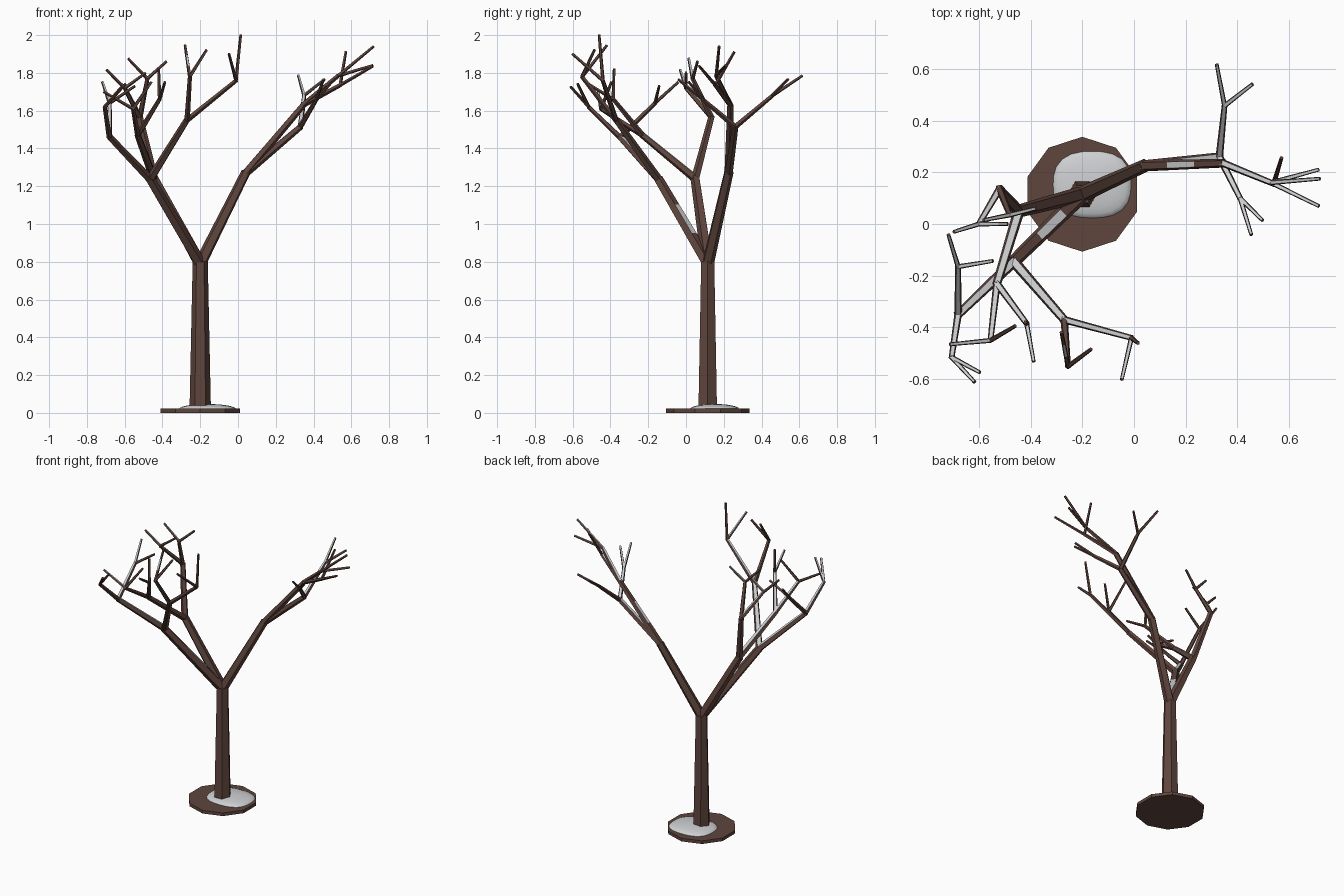
import bpy, bmesh, math
from mathutils import Vector, Matrix

if "Cube" in bpy.data.objects:
    bpy.data.objects.remove(bpy.data.objects["Cube"])


def material(name, rgb):
    m = bpy.data.materials.new(name)
    m.diffuse_color = (*rgb, 1)
    m.use_nodes = True
    m.node_tree.nodes["Principled BSDF"].inputs["Base Color"].default_value = m.diffuse_color
    return m


BARK = material("bark brown", (0.115, 0.06, 0.047))
SNOW = material("snow white", (0.62, 0.63, 0.65))


def finish(bm, name, mats):
    bmesh.ops.recalc_face_normals(bm, faces=bm.faces)
    me = bpy.data.meshes.new(name)
    bm.to_mesh(me)
    bm.free()
    for m in mats:
        me.materials.append(m)
    ob = bpy.data.objects.new(name, me)
    bpy.context.collection.objects.link(ob)
    return ob


def tube(bm, a, b, ra, rb, sides):
    """Tapered prism with one flat side facing up; snow lies on the gentle slopes."""
    a, b = Vector(a), Vector(b)
    d = (b - a).normalized()
    ref = Vector((0, 0, 1)) if abs(d.z) < 0.999 else Vector((0, 1, 0))
    up = (ref - d * ref.dot(d)).normalized()
    side = d.cross(up)
    a, b = a - d * ra * 0.3, b + d * rb * 0.3
    rings, steps = [], 3
    for i in range(steps + 1):
        t = i / steps
        c, r = a.lerp(b, t), ra + (rb - ra) * t
        rings.append([bm.verts.new(c + r * (math.cos(w) * up + math.sin(w) * side))
                      for w in ((k + 0.5) * math.tau / sides for k in range(sides))])
    for i in range(steps):
        for k in range(sides):
            j = (k + 1) % sides
            f = bm.faces.new((rings[i][k], rings[i][j], rings[i + 1][j], rings[i + 1][k]))
            w = (k + 1) * math.tau / sides
            nz = (math.cos(w) * up + math.sin(w) * side).z
            # steeper limbs only keep a patch of snow in the middle
            if nz > 0.68 or (nz > 0.62 and i == 1):
                f.material_index = 1
    bm.faces.new(rings[0])
    bm.faces.new(rings[-1])


RADIUS = [0.038, 0.026, 0.0175, 0.0115, 0.0075]


def grow(bm, start, node, depth=0):
    x, y, z, kids = node
    tube(bm, start, (x, y, z), RADIUS[depth] * 0.88, RADIUS[depth + 1], 5)
    for kid in kids:
        grow(bm, (x, y, z), kid, depth + 1)


def tip(x, y, z):
    return (x, y, z, [])


# branching skeletons: (x, y, z, children)
right_limb = (0.04, 0.225, 1.27, [
    (0.33, 0.26, 1.515, [
        (0.35, 0.457, 1.68, [tip(0.32, 0.615, 1.785), tip(0.457, 0.54, 1.765)]),
        (0.41, 0.10, 1.65, [tip(0.496, 0.015, 1.75), tip(0.453, -0.04, 1.765)])]),
    (0.345, 0.235, 1.63, [
        (0.54, 0.155, 1.735, [tip(0.57, 0.255, 1.91), tip(0.713, 0.07, 1.835)]),
        (0.53, 0.16, 1.785, [tip(0.717, 0.175, 1.94), tip(0.713, 0.21, 1.84)])])])

left_limb = (-0.445, 0.05, 1.24, [
    (-0.52, 0.135, 1.565, [
        (-0.60, 0.0, 1.72, [tip(-0.695, -0.03, 1.815), tip(-0.49, 0.0, 1.80)]),
        (-0.48, 0.035, 1.77, [tip(-0.58, 0.015, 1.875), tip(-0.38, 0.06, 1.86)])]),
    (-0.53, -0.23, 1.47, [
        (-0.555, -0.45, 1.61, [tip(-0.71, -0.465, 1.70), tip(-0.46, -0.395, 1.75)]),
        (-0.415, -0.385, 1.66, [tip(-0.388, -0.53, 1.75), tip(-0.42, -0.38, 1.82)])])])

front_limb = (-0.465, -0.145, 1.235, [
    (-0.68, -0.35, 1.46, [
        (-0.68, -0.165, 1.64, [tip(-0.717, -0.043, 1.75), tip(-0.547, -0.143, 1.73)]),
        (-0.705, -0.515, 1.62, [tip(-0.597, -0.573, 1.74), tip(-0.617, -0.61, 1.725)])]),
    (-0.27, -0.37, 1.55, [
        (-0.01, -0.44, 1.76, [tip(0.015, -0.46, 2.0), tip(-0.047, -0.60, 1.90)]),
        (-0.255, -0.55, 1.78, [tip(-0.28, -0.42, 1.945), tip(-0.167, -0.485, 1.92)])])])

CX, CY = -0.2, 0.115
fork = (CX, CY, 0.79)

# trunk
bm = bmesh.new()
tube(bm, (CX, CY, 0.02), fork, 0.057, 0.04, 6)
finish(bm, "trunk", [BARK, SNOW])

# three limbs with their twigs
for name, limb in (("right_limb", right_limb), ("left_limb", left_limb),
                   ("front_limb", front_limb)):
    bm = bmesh.new()
    grow(bm, fork, limb)
    finish(bm, name, [BARK, SNOW])

# ten-sided ground disc
bm = bmesh.new()
bmesh.ops.create_cone(bm, cap_ends=True, segments=10, radius1=0.222, radius2=0.222, depth=0.022,
                      matrix=Matrix.Translation((CX, CY, 0.011)) @ Matrix.Rotation(math.pi / 2, 4, 'Z'))
bmesh.ops.rotate(bm, verts=bm.verts, cent=(CX, CY, 0),
                 matrix=Matrix.Rotation(0 if max(v.co.y for v in bm.verts) > CY + 0.22 else math.pi / 2, 3, 'Z'))
finish(bm, "ground_disc", [BARK])

# low, slightly squared snow mound beside the trunk
bm = bmesh.new()
bmesh.ops.create_uvsphere(bm, u_segments=24, v_segments=12, radius=1)
bmesh.ops.delete(bm, geom=[v for v in bm.verts if v.co.z < -0.01], context='VERTS')
for v in bm.verts:
    r = math.hypot(v.co.x, v.co.y)
    w = math.atan2(v.co.y, v.co.x)
    s = 1 / (abs(math.cos(w)) ** 2.6 + abs(math.sin(w)) ** 2.6) ** (1 / 2.6)
    v.co = (-0.162 + 0.152 * r * s * math.cos(w), 0.152 + 0.13 * r * s * math.sin(w),
            0.02 + 0.027 * v.co.z)
mound = finish(bm, "snow_mound", [SNOW])
for p in mound.data.polygons:
    p.use_smooth = True
